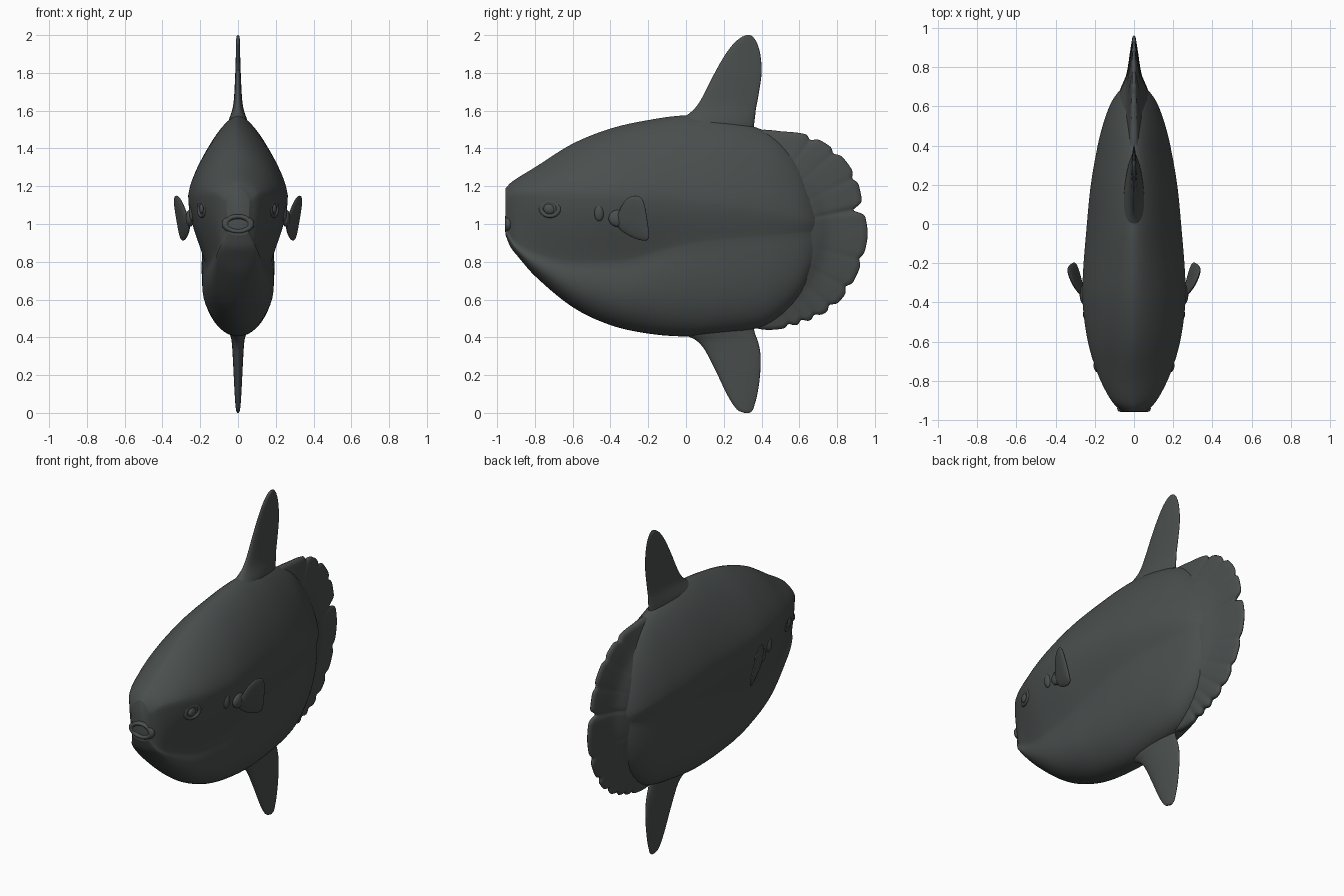
import bpy, bmesh, math
from mathutils import Vector

if "Cube" in bpy.data.objects:
    bpy.data.objects.remove(bpy.data.objects["Cube"])

skin = bpy.data.materials.new("dark grey skin")
skin.diffuse_color = (0.068, 0.077, 0.075, 1)
skin.use_nodes = True
skin.node_tree.nodes["Principled BSDF"].inputs["Base Color"].default_value = skin.diffuse_color


def curve(table, t):
    """Smooth interpolation through (position, value) pairs."""
    n = len(table)
    if t <= table[0][0]:
        return table[0][1]
    if t >= table[-1][0]:
        return table[-1][1]

    def slope(i):
        a, b = table[max(i - 1, 0)], table[min(i + 1, n - 1)]
        return (b[1] - a[1]) / (b[0] - a[0])
    i = next(k for k in range(n - 1) if t <= table[k + 1][0])
    (x0, v0), (x1, v1) = table[i], table[i + 1]
    d = x1 - x0
    s = (t - x0) / d
    return (v0 * (2*s**3 - 3*s**2 + 1) + slope(i) * d * (s**3 - 2*s**2 + s)
            + v1 * (3*s**2 - 2*s**3) + slope(i + 1) * d * (s**3 - s**2))


def loft(name, rings, first=None, last=None):
    """Skin closed rings, closing each end with a fan."""
    bm = bmesh.new()
    vs = [[bm.verts.new(p) for p in r] for r in rings]
    n = len(vs[0])
    for a, b in zip(vs, vs[1:]):
        for i in range(n):
            bm.faces.new((a[i], a[(i + 1) % n], b[(i + 1) % n], b[i]))
    for ring, pts, centre in ((vs[0], rings[0], first), (vs[-1], rings[-1], last)):
        c = bm.verts.new(centre or sum((Vector(p) for p in pts), Vector()) / n)
        for i in range(n):
            bm.faces.new((ring[i], ring[(i + 1) % n], c))
    bmesh.ops.recalc_face_normals(bm, faces=bm.faces)
    me = bpy.data.meshes.new(name)
    bm.to_mesh(me)
    bm.free()
    ob = bpy.data.objects.new(name, me)
    bpy.context.collection.objects.link(ob)
    return finish(ob, name)


def finish(ob, name):
    ob.name = name
    ob.data.materials.append(skin)
    ob.data.polygons.foreach_set("use_smooth", [True] * len(ob.data.polygons))
    return ob


# Body: lines running along y for belly, groove, side ridge and back
belly = [(-.955, .94), (-.93, .88), (-.9, .84), (-.8, .725), (-.6, .56), (-.4, .465), (-.2, .42),
         (0, .405), (.2, .42), (.4, .455), (.5, .51), (.6, .61), (.66, .72), (.7, .83), (.72, .92)]
groove = [(-.955, .97), (-.9, .89), (-.8, .835), (-.65, .79), (-.5, .785), (-.3, .80),
          (-.1, .86), (.1, .90), (.4, .93), (.72, .96)]
ridge = [(-.955, 1.12), (-.9, 1.16), (-.7, 1.16), (-.3, 1.15), (0, 1.13), (.4, 1.08), (.72, 1.0)]
back = [(-.955, 1.19), (-.92, 1.225), (-.8, 1.3), (-.6, 1.425), (-.4, 1.505), (-.2, 1.55),
        (0, 1.575), (.2, 1.56), (.4, 1.5), (.5, 1.44), (.6, 1.33), (.66, 1.22), (.7, 1.12), (.72, 1.04)]
ridge_w = [(-.955, .06), (-.92, .1), (-.85, .145), (-.75, .19), (-.6, .235), (-.4, .262), (-.25, .26),
           (0, .24), (.2, .22), (.4, .185), (.5, .16), (.6, .125), (.66, .09), (.7, .05), (.72, .01)]
groove_w = [(-.955, .05), (-.9, .09), (-.8, .115), (-.6, .155), (-.4, .172), (-.2, .182), (0, .19),
            (.2, .185), (.4, .16), (.5, .14), (.6, .11), (.66, .08), (.7, .045), (.72, .01)]


def half_section(y, n=14):
    zb, zg, zr, zt, wr, wg = (curve(t, y) for t in (belly, groove, ridge, back, ridge_w, groove_w))
    bulge = .1 * min(1, max(0, (.1 - y) / .4))
    pts = []
    for i in range(n):                       # round belly
        s = math.cos(math.pi / 2 * i / n)
        pts.append((wg * (math.sqrt(max(0, 1 - s**3)) + bulge * math.sin(math.pi * s)), zg + (zb - zg) * s))
    for i in range(n):                       # flank
        s = i / n
        pts.append((wg + (wr - wg) * math.sin(math.pi / 2 * s)**1.2, zg + (zr - zg) * s))
    for i in range(n + 1):                   # back
        s = math.sin(math.pi / 2 * i / n)
        pts.append((wr * max(0, 1 - s**1.4)**.63, zr + (zt - zr) * s))
    return pts


rings = []
for i in range(81):
    y = -.1175 - .8375 * math.cos(math.pi * i / 80)
    h = half_section(y)
    rings.append([(x, y, z) for x, z in h] + [(-x, y, z) for x, z in h[-2:0:-1]])
loft("body", rings, first=(0, -.93, 1.02))

# Lens-shaped dorsal and anal fins: (z, leading y, trailing y, half thickness)
dorsal = [(1.46, -.12, .35, .06), (1.54, -.05, .362, .05), (1.58, .01, .367, .037), (1.61, .045, .37, .028),
          (1.66, .08, .38, .021), (1.8, .152, .4, .014), (1.9, .21, .393, .011), (1.96, .257, .375, .01),
          (1.99, .295, .355, .008), (2.0, .32, .34, .003)]
anal = [(0, .31, .335, .004), (.01, .28, .35, .009), (.04, .252, .362, .013), (.1, .216, .378, .017),
        (.2, .168, .392, .022), (.3, .118, .395, .027), (.35, .088, .388, .03), (.39, .045, .377, .034),
        (.42, -.02, .365, .042), (.5, -.1, .35, .06)]


def tall_fin(name, table):
    lead, trail, thick = ([(r[0], r[k]) for r in table] for k in (1, 2, 3))
    z0, z1 = table[0][0], table[-1][0]
    rings = []
    for i in range(49):
        z = (z0 + z1) / 2 - (z1 - z0) / 2 * math.cos(math.pi * i / 48)
        a, b, t = curve(lead, z), curve(trail, z), curve(thick, z)
        ring = []
        for k in range(32):
            u = math.tau * k / 32
            c = math.cos(u)
            ring.append((t * math.sin(u) * (1 - .3 * c), (a + b) / 2 + (b - a) / 2 * c, z))
        rings.append(ring)
    loft(name, rings)


tall_fin("dorsal_fin", dorsal)
tall_fin("anal_fin", anal)

# Scalloped rear fin: radius by angle, with dips between the lobes
edge = [(-88, .5), (-78, .535), (-69, .557), (-58, .582), (-50, .603), (-39, .628), (-28, .64), (-20, .645),
        (-11, .65), (-2, .656), (8, .645), (14, .645), (25, .655), (38, .645), (45, .63), (55, .605),
        (68, .555), (80, .53), (88, .5)]
dips = [(53, .022), (40, .02), (25, .02), (10, .055), (-14, .018), (-29, .022), (-41, .022),
        (-50, .02), (-57, .02), (-64, .018)]
wall = [(.2, .11), (.33, .088), (.4, .065), (.45, .043), (.5, .032), (.58, .022), (.66, .012)]
rings = []
for i in range(221):
    a = 88 - 176 * i / 220
    dip = sum(d * math.exp(-((a - p) / 2.0)**2) for p, d in dips)
    R = curve(edge, a) - dip
    c, s = math.cos(math.radians(a)), math.sin(math.radians(a))
    side = []
    for k in range(19):
        f = k / 18
        r = .2 + (R - .2) * f
        w = curve(wall, r) * (1 - .4 * f**8) * (1 - 6 * dip * f**3)
        side.append((w, .3 + r * c, .97 + r * s))
    tip = (0, .3 + (R + .006) * c, .97 + (R + .006) * s)
    rings.append(side + [tip] + [(-x, y, z) for x, y, z in side[::-1]])
loft("rear_fin", rings)

# Pectoral fins: rounded paddles leaning outwards
paddle = [(-.375, 1.02), (-.35, 1.085), (-.32, 1.135), (-.28, 1.155), (-.235, 1.15), (-.215, 1.1),
          (-.2, 1.0), (-.192, .93), (-.2, .905), (-.26, .915), (-.32, .945), (-.36, .975)]
cy, cz = -.275, 1.03
for side, label in ((1, "right"), (-1, "left")):
    rings = []
    for k, off in ((.1, -1), (.5, -.95), (.8, -.7), (.95, -.35), (1, 0),
                   (.95, .35), (.8, .7), (.5, .95), (.1, 1)):
        ring = []
        for y, z in paddle:
            y, z = cy + (y - cy) * k, cz + (z - cz) * k
            x = .258 + .35 * (y + .37) + .22 * (z - 1.0) + off * .016
            ring.append((side * x, y, z))
        rings.append(ring)
    fin = loft("pectoral_fin_" + label, rings)
    fin.modifiers.new("smooth", 'SUBSURF').levels = 2
    fin.modifiers["smooth"].render_levels = 2


def skin_x(y, z):
    return min(half_section(y), key=lambda p: abs(p[1] - z))[0]


def ball(name, loc, size):
    bpy.ops.mesh.primitive_uv_sphere_add(segments=24, ring_count=14, radius=1, location=loc)
    bpy.context.object.scale = size
    return finish(bpy.context.object, name)


def ring_shape(name, loc, rot, major, minor, scale):
    bpy.ops.mesh.primitive_torus_add(major_segments=40, minor_segments=14, major_radius=major,
                                     minor_radius=minor, location=loc, rotation=rot)
    bpy.context.object.scale = scale
    return finish(bpy.context.object, name)


# Eyes with lids, and small gill openings
for side, label in ((1, "right"), (-1, "left")):
    x = skin_x(-.72, 1.08)
    ball("eye_" + label, (side * (x - .008), -.72, 1.08), (.018, .034, .03))
    ring_shape("eyelid_" + label, (side * (x - .006), -.72, 1.08), (0, math.pi / 2, side * -.35),
               .044, .012, (.85, 1.1, .8))
    x = skin_x(-.46, 1.06)
    ball("gill_flap_" + label, (side * (x - .004), -.46, 1.06), (.018, .026, .045))
    ball("fin_base_" + label, (side * .255, -.36, 1.03), (.022, .05, .045))

# Lips around the small open mouth
ring_shape("lips", (0, -.94, 1.0), (math.pi / 2, 0, 0), .066, .02, (1, .6, .9))
